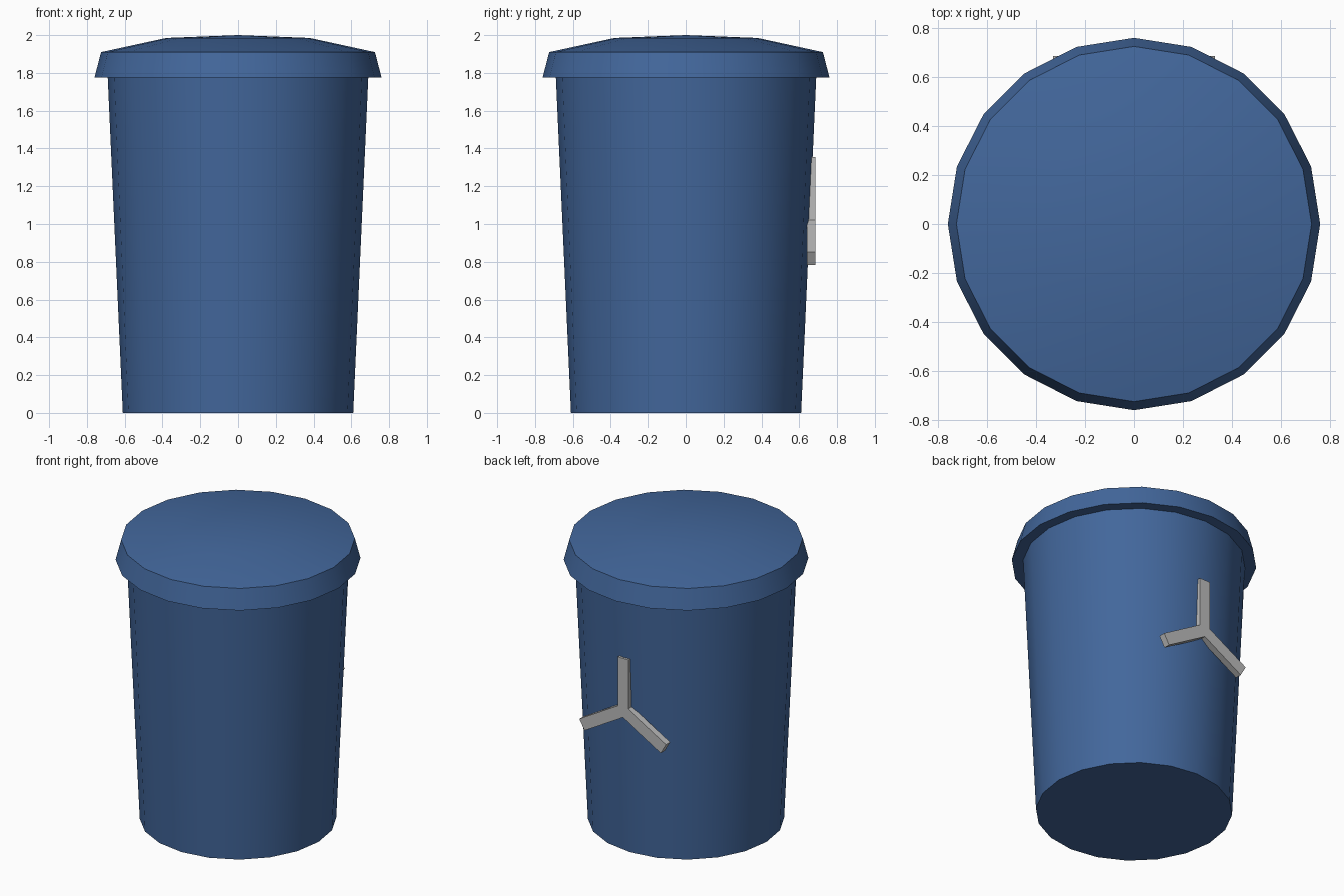
import bpy
import bmesh
from math import cos, sin, tan, pi, radians
from mathutils import Vector

SIDES = 20

default = bpy.data.objects.get("Cube")
if default:
    bpy.data.objects.remove(default, do_unlink=True)


def make_material(name, rgb):
    mat = bpy.data.materials.new(name)
    mat.use_nodes = True
    mat.diffuse_color = (*rgb, 1)
    mat.node_tree.nodes["Principled BSDF"].inputs["Base Color"].default_value = (*rgb, 1)
    return mat


def finish(name, bm, mat, smooth):
    bmesh.ops.recalc_face_normals(bm, faces=bm.faces)
    mesh = bpy.data.meshes.new(name)
    bm.to_mesh(mesh)
    bm.free()
    mesh.materials.append(mat)
    obj = bpy.data.objects.new(name, mesh)
    bpy.context.collection.objects.link(obj)
    if smooth:
        bpy.ops.object.select_all(action="DESELECT")
        obj.select_set(True)
        bpy.context.view_layer.objects.active = obj
        bpy.ops.object.shade_smooth_by_angle(angle=radians(30))
    return obj


def lathe(name, profile, mat):
    """Stack rings of (radius, height), capping both ends."""
    bm = bmesh.new()
    rings = []
    for r, z in profile:
        count = SIDES if r else 1
        rings.append([bm.verts.new((r * cos(2 * pi * i / SIDES), r * sin(2 * pi * i / SIDES), z))
                      for i in range(count)])
    for low, high in zip(rings, rings[1:]):
        for i in range(SIDES):
            j = (i + 1) % SIDES
            if len(high) == 1:
                bm.faces.new((low[i], low[j], high[0]))
            else:
                bm.faces.new((low[i], low[j], high[j], high[i]))
    for ring in (rings[0], rings[-1]):
        if len(ring) > 1:
            bm.faces.new(ring)
    return finish(name, bm, mat, True)


blue = make_material("bin blue", (0.055, 0.135, 0.33))
grey = make_material("emblem grey", (0.5, 0.5, 0.5))

# Tapered body
lathe("bin_body", [(0.61, 0), (0.69, 1.78)], blue)

# Lid with flared skirt and shallow dome
lathe("bin_lid", [(0.76, 1.775), (0.725, 1.91), (0.38, 1.985), (0, 2.0)], blue)

# Three-armed plate on the back
LENGTH, HALF, CENTRE = 0.358, 0.04, 0.997
bm = bmesh.new()
outline = []
for k in range(3):
    a = pi / 2 + k * 2 * pi / 3
    along = Vector((cos(a), 0, sin(a)))
    side = Vector((-sin(a), 0, cos(a)))
    root = HALF * tan(pi / 6)
    outline += [along * LENGTH - side * HALF,
                along * LENGTH + side * HALF,
                along * root + side * HALF]
base = Vector((0, 0.64, CENTRE))
plate = bm.faces.new([bm.verts.new(base + p) for p in outline])
extruded = bmesh.ops.extrude_face_region(bm, geom=[plate], use_keep_orig=True)
bmesh.ops.translate(bm, vec=(0, 0.045, 0),
                    verts=[v for v in extruded["geom"] if isinstance(v, bmesh.types.BMVert)])
finish("back_emblem", bm, grey, False)
